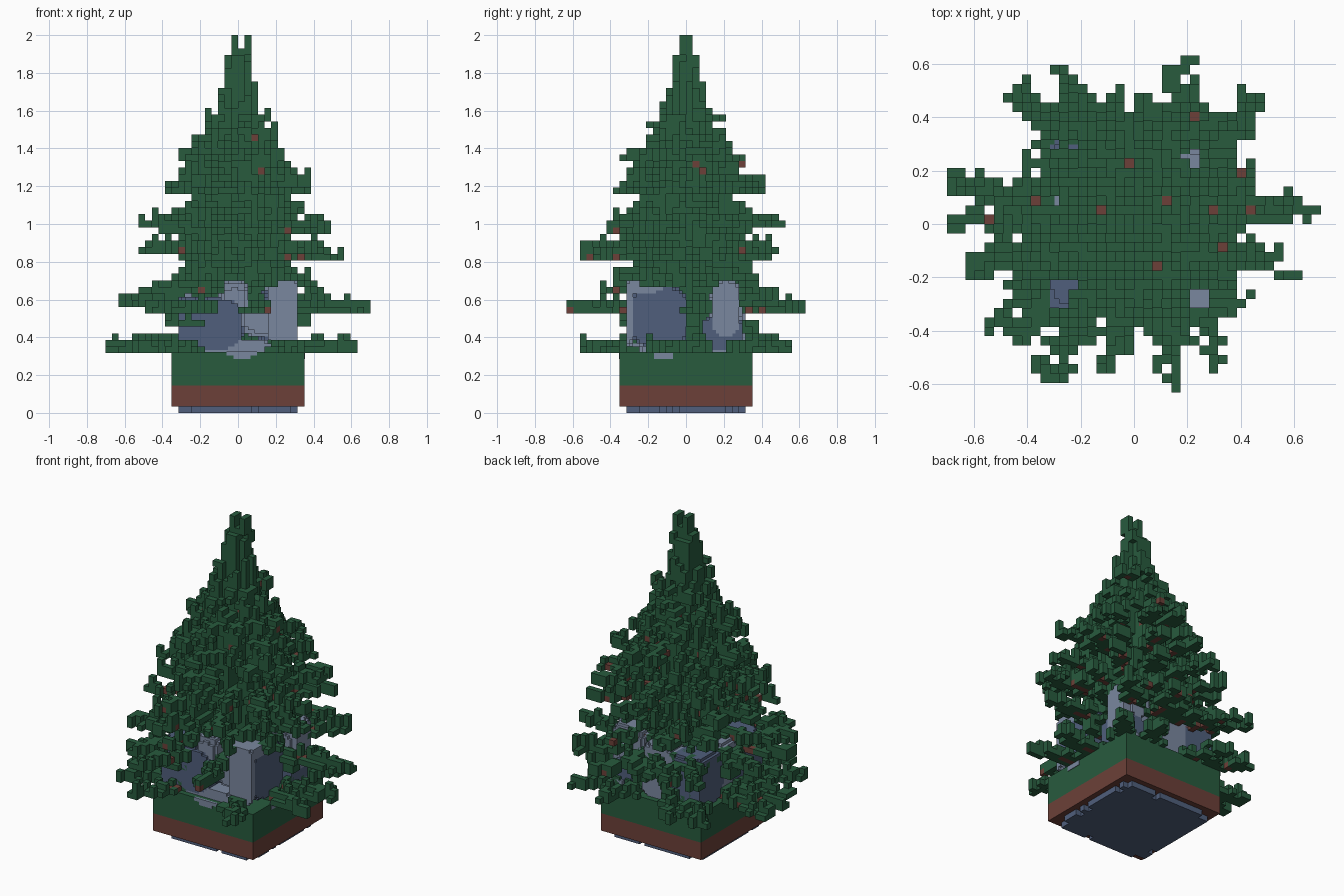
import bpy, math, random
from mathutils import Vector

random.seed(11)
if "Cube" in bpy.data.objects:
    bpy.data.objects.remove(bpy.data.objects["Cube"])

V = 2 / 57  # edge of one cube


def material(name, rgb):
    m = bpy.data.materials.new(name)
    m.use_nodes = True
    m.diffuse_color = (*rgb, 1)
    m.node_tree.nodes["Principled BSDF"].inputs["Base Color"].default_value = (*rgb, 1)
    return m


GREEN = material("pine green", (0.021, 0.104, 0.048))
BROWN = material("bark brown", (0.150, 0.051, 0.040))
SLATE = material("dark slate", (0.080, 0.114, 0.200))
STONE = material("light stone", (0.195, 0.245, 0.345))

DIRS = [(1, 0, 0), (-1, 0, 0), (0, 1, 0), (0, -1, 0), (0, 0, 1), (0, 0, -1)]


def voxel_object(name, cells, size, mat):
    """Mesh of the exposed faces of a set of integer cells."""
    verts, faces = {}, []
    for c in sorted(cells):
        for d in DIRS:
            if (c[0] + d[0], c[1] + d[1], c[2] + d[2]) in cells:
                continue
            a = next(i for i in range(3) if d[i])
            b, e = (a + 1) % 3, (a + 2) % 3
            ring = []
            for s, t in ((0, 0), (1, 0), (1, 1), (0, 1)):
                p = list(c)
                p[a] += d[a] > 0
                p[b] += s
                p[e] += t
                ring.append(verts.setdefault(tuple(p), len(verts)))
            faces.append(ring if d[a] > 0 else ring[::-1])
    me = bpy.data.meshes.new(name)
    me.from_pydata([Vector(p) * size for p in verts], [], faces)
    me.materials.append(mat)
    ob = bpy.data.objects.new(name, me)
    bpy.context.collection.objects.link(ob)


def box(name, x0, x1, y0, y1, z0, z1, mat):
    bpy.ops.mesh.primitive_cube_add(size=1, location=((x0 + x1) / 2, (y0 + y1) / 2, (z0 + z1) / 2))
    ob = bpy.context.object
    ob.name = name
    ob.scale = (x1 - x0, y1 - y0, z1 - z0)
    bpy.ops.object.transform_apply(location=False, rotation=False, scale=True)
    ob.data.materials.append(mat)


# Ground block: stone foot with a broken edge, soil and grass
W = 10 * V
box("stone_foot", -8 * V, 8 * V, -8 * V, 8 * V, 0, V + 0.003, SLATE)
rim = {(i, j, 0) for i in range(-9, 9) for j in range(-9, 9) if i in (-9, 8) or j in (-9, 8)}
rim -= {(i, j, 0) for i in (-9, -8, 7, 8) for j in (-9, -8, 7, 8) if abs(i + 0.5) + abs(j + 0.5) > 16}
rim = {c for c in sorted(rim) if random.random() < 0.85}
voxel_object("stone_foot_edge", rim, V, SLATE)
box("soil_layer", -W, W, -W, W, V, 0.145, BROWN)
box("grass_layer", -W, W, -W, W, 0.145, 9.2 * V, GREEN)
for i, (x, w, z) in enumerate([(0.02, 0.16, 0.305), (0.02, 0.09, 0.285)]):
    box(f"front_stone_drip_{i}", x - w / 2, x + w / 2, -W - 0.004, -W + 0.01, z, 0.325, STONE)
box("side_stone_drip", W - 0.01, W + 0.004, -0.17, -0.07, 0.285, 0.325, STONE)

# Rocks: rounded blobs in half-size cubes, cut flat near the block edges
H = V / 2


def rock(name, centre, radii, mat):
    cells = set()
    for i in range(-18, 18):
        for j in range(-18, 18):
            for k in range(18, 42):
                p = [(n + 0.5) * H for n in (i, j, k)]
                if sum(abs((p[a] - centre[a]) / radii[a]) ** 3.5 for a in range(3)) < 1:
                    cells.add((i, j, k))
    voxel_object(name, cells, H, mat)


rock("front_right_rock", (-0.19, -0.20, 0.47), (0.22, 0.20, 0.14), SLATE)
rock("front_right_rock_edge", (-0.02, -0.20, 0.55), (0.08, 0.10, 0.15), STONE)
rock("front_middle_rock", (0.12, -0.20, 0.50), (0.10, 0.08, 0.10), STONE)
rock("front_left_rock_face", (0.24, -0.31, 0.53), (0.085, 0.035, 0.18), STONE)
rock("front_left_rock_cap", (0.23, -0.22, 0.67), (0.09, 0.12, 0.04), STONE)
rock("front_left_rock_side", (0.23, -0.14, 0.51), (0.13, 0.15, 0.16), SLATE)
rock("back_left_rock", (0.22, 0.21, 0.55), (0.12, 0.08, 0.16), STONE)
rock("back_left_rock_foot", (0.24, 0.19, 0.42), (0.12, 0.11, 0.09), SLATE)
rock("back_rock", (-0.02, 0.24, 0.48), (0.12, 0.10, 0.18), STONE)
rock("back_right_rock", (-0.21, 0.20, 0.47), (0.13, 0.14, 0.17), SLATE)
rock("right_rock", (-0.24, 0.02, 0.48), (0.09, 0.11, 0.17), STONE)
rock("front_pebbles", (-0.06, -0.27, 0.34), (0.27, 0.07, 0.045), STONE)
rock("left_pebbles", (0.27, 0.22, 0.34), (0.06, 0.10, 0.04), STONE)

# Foliage and wood are gathered as sets of cells
leaf, wood = set(), set()


def add(cells, i, j, k):
    if -20 <= i < 20 and -18 <= j < 18 and 9 <= k < 57:
        cells.add((i, j, k))


def cell(x, y):
    return math.floor(x / V), math.floor(y / V)


# Trunk
for k in range(9, 48):
    for i in (-1, 0):
        for j in (-1, 0):
            wood.add((i, j, k))

# Dense crown: radius by height, with a ragged edge
PROFILE = [(0.32, 0.13), (0.60, 0.15), (0.72, 0.23), (0.85, 0.255), (1.20, 0.24), (1.32, 0.21),
           (1.42, 0.18), (1.52, 0.15), (1.60, 0.12), (1.75, 0.09), (1.85, 0.07), (1.92, 0.045)]


def crown_radius(z):
    for (z0, r0), (z1, r1) in zip(PROFILE, PROFILE[1:]):
        if z0 <= z <= z1:
            return r0 + (r1 - r0) * (z - z0) / (z1 - z0)
    return 0


rag = {}
for k in range(9, 55):
    R = crown_radius((k + 0.5) * V)
    for i in range(-13, 13):
        for j in range(-13, 13):
            key = (i, j, (k + (i * 7 + j * 5) % 4) // 4)
            jit = rag.setdefault(key, random.uniform(-0.08, 0.04)) * min(1, R / 0.2)
            x, y = (i + 0.5) * V, (j + 0.5) * V
            r = 0.7 * math.hypot(x, y) + 0.3 * max(abs(x), abs(y)) * 1.15
            if 0 < R and r < R + jit:
                add(leaf, i, j, k)

# Twin tip
for i, k0, k1 in ((-1, 48, 57), (1, 48, 53), (1, 54, 57), (0, 48, 55)):
    for k in range(k0, k1):
        for j in (-1, 0):
            leaf.add((i, j, k))


def branch(x, y, k, start=0.1, wide=2.4):
    """Flat branch from the trunk to a tip, with side twigs and upright tufts."""
    length = math.hypot(x, y)
    ux, uy = x / length, y / length
    n = int(length / V * 1.4)
    for s in range(n + 1):
        t = s / n
        if t * length < start:
            continue
        cx, cy = x * t, y * t
        i, j = cell(cx, cy)
        bare = t < 0.72 or random.random() < 0.08
        add(wood if bare else leaf, i, j, k)
        if random.random() < 0.75:
            add(leaf, i, j, k + 1)
        if random.random() < 0.12:
            add(leaf, i, j, k + 2)
        # side twigs, shorter toward the tip
        for side in (-1, 1):
            reach = int(random.random() * wide * (1.35 - t) + 0.5)
            for q in range(1, reach + 1):
                a, b = cell(cx - uy * side * q * V + ux * q * V * 0.5, cy + ux * side * q * V + uy * q * V * 0.5)
                add(leaf, a, b, k)
                if random.random() < 0.3:
                    add(leaf, a, b, k + 1)


# Lowest two tiers reach out along chosen directions
LOW = [(-0.69, 0.17), (-0.69, 0.02), (-0.60, -0.15), (-0.54, -0.39), (-0.36, -0.56), (0.63, 0.08), (0.62, -0.20),
       (0.34, -0.52), (0.47, 0.45), (0.24, 0.50), (-0.25, 0.53), (-0.43, 0.48)]
MID = [(0.69, 0.06), (0.16, -0.62), (-0.30, -0.58), (-0.45, -0.43), (-0.60, -0.15),
       (-0.59, 0.12), (-0.43, 0.51), (-0.26, 0.59), (0.19, 0.62), (0.43, 0.47), (-0.08, 0.47), (0.06, 0.47)]
for x, y in LOW:
    branch(x, y, 9, 0.30)
for x, y in MID:
    branch(x, y, 15 + random.randint(0, 1), 0.14)
branch(0.53, -0.14, 23)

# Upper tiers: layer, reach, number of branches
TIERS = [(12, 0.43, 5), (18, 0.45, 8), (20, 0.34, 9), (23, 0.54, 13), (25, 0.34, 9), (27, 0.51, 13), (30, 0.33, 10),
         (33, 0.42, 12), (35, 0.31, 10), (37, 0.30, 10), (40, 0.23, 9), (43, 0.18, 7), (45, 0.14, 5)]
for k, reach, count in TIERS:
    turn = random.random() * 6
    for b in range(count):
        a = turn + (b + random.uniform(-0.25, 0.25)) * math.tau / count
        r = reach * random.uniform(0.78, 1.02)
        branch(r * math.cos(a), r * math.sin(a), k + random.randint(0, 1), 0.12, 2.0)


def before_rock(c):
    """Space kept clear around the front left rock."""
    i, j, k = c
    return 11 <= k <= 18 and ((5 <= i <= 8 and j <= -3) or (4 <= i <= 13 and -9 <= j <= -2))


# Clear the rock, settle overlaps and fix the outermost twigs
leaf = {c for c in leaf if not before_rock(c)}
wood = {c for c in sorted(wood) if not before_rock(c) and (c not in leaf or random.random() < 0.5)}
leaf |= {(-20, 0, 9), (-19, 0, 9), (19, 1, 16), (18, 1, 16), (4, -18, 16), (4, -17, 16), (5, 17, 16), (5, 16, 16)}
leaf -= wood

voxel_object("trunk_and_branches", wood, V, BROWN)
voxel_object("foliage", leaf, V, GREEN)
